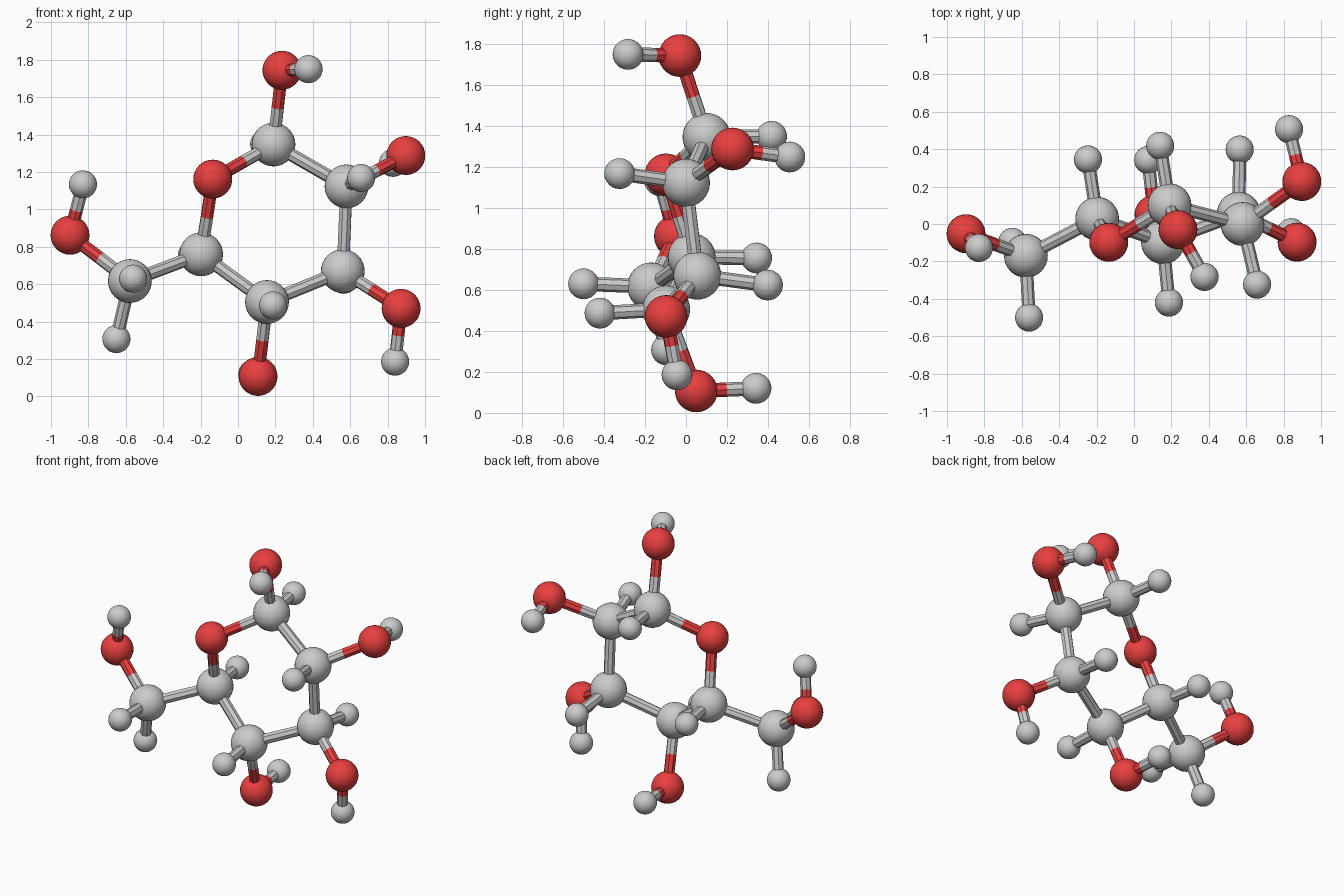
import bpy
from mathutils import Vector

if "Cube" in bpy.data.objects:
    bpy.data.objects.remove(bpy.data.objects["Cube"])

RADIUS = {"C": 0.117, "O": 0.104, "H": 0.075}
WORD = {"C": "carbon", "O": "oxygen", "H": "hydrogen"}
BOND_R = 0.035

red = bpy.data.materials.new("red")
red.diffuse_color = (0.82, 0.05, 0.05, 1)
red.use_nodes = True
red.node_tree.nodes["Principled BSDF"].inputs["Base Color"].default_value = red.diffuse_color

# Atom centres: first letter is the element
ATOMS = {
    "C1": (0.19, 0.10, 1.347), "C2": (0.58, 0.0, 1.123), "C3": (0.56, 0.055, 0.67),
    "C4": (0.155, -0.097, 0.505), "C5": (-0.197, 0.028, 0.76), "C6": (-0.578, -0.17, 0.617),
    "O1": (0.235, -0.03, 1.744), "O2": (0.897, 0.227, 1.288), "O3": (0.872, -0.097, 0.471),
    "O4": (0.107, 0.05, 0.107), "O5": (-0.135, -0.098, 1.162), "O6": (-0.898, -0.052, 0.862),
    "H1": (0.14, 0.418, 1.35), "H2": (0.658, -0.324, 1.168), "H3": (0.565, 0.398, 0.624),
    "H4": (0.187, -0.42, 0.487), "H5": (-0.246, 0.345, 0.756),
    "H6a": (-0.65, -0.095, 0.307), "H6b": (-0.561, -0.5, 0.63),
    "HO1": (0.377, -0.283, 1.75), "HO2": (0.829, 0.507, 1.249), "HO3": (0.84, -0.044, 0.186),
    "HO4": (0.076, 0.342, 0.12), "HO6": (-0.829, -0.128, 1.134),
}
BONDS = ("C1-C2 C2-C3 C3-C4 C4-C5 C5-O5 O5-C1 C5-C6 C1-O1 C2-O2 C3-O3 C4-O4 C6-O6 "
         "C1-H1 C2-H2 C3-H3 C4-H4 C5-H5 C6-H6a C6-H6b "
         "O1-HO1 O2-HO2 O3-HO3 O4-HO4 O6-HO6").split()


def finish(ob, name, element, angle):
    ob.name = name
    bpy.ops.object.shade_smooth_by_angle(angle=angle)
    if element == "O":
        ob.data.materials.append(red)


def atom(key, pos):
    e = key[0]
    bpy.ops.mesh.primitive_uv_sphere_add(segments=32, ring_count=16, radius=RADIUS[e], location=pos)
    finish(bpy.context.object, f"{WORD[e]}_{key[1:]}", e, 0.6)


def rod(name, a, b, element):
    d = b - a
    bpy.ops.mesh.primitive_cylinder_add(vertices=8, radius=BOND_R, depth=d.length,
                                        location=(a + b) / 2,
                                        rotation=d.to_track_quat('Z', 'Y').to_euler())
    finish(bpy.context.object, name, element, 0.5)


# Balls
for key, pos in ATOMS.items():
    atom(key, pos)

# Sticks: each half takes the colour of its own atom
for bond in BONDS:
    p, q = bond.split("-")
    a, b = Vector(ATOMS[p]), Vector(ATOMS[q])
    mid = (a + b) / 2
    rod(f"bond_{p}_to_{q}", a, mid, p[0])
    rod(f"bond_{q}_to_{p}", mid, b, q[0])
